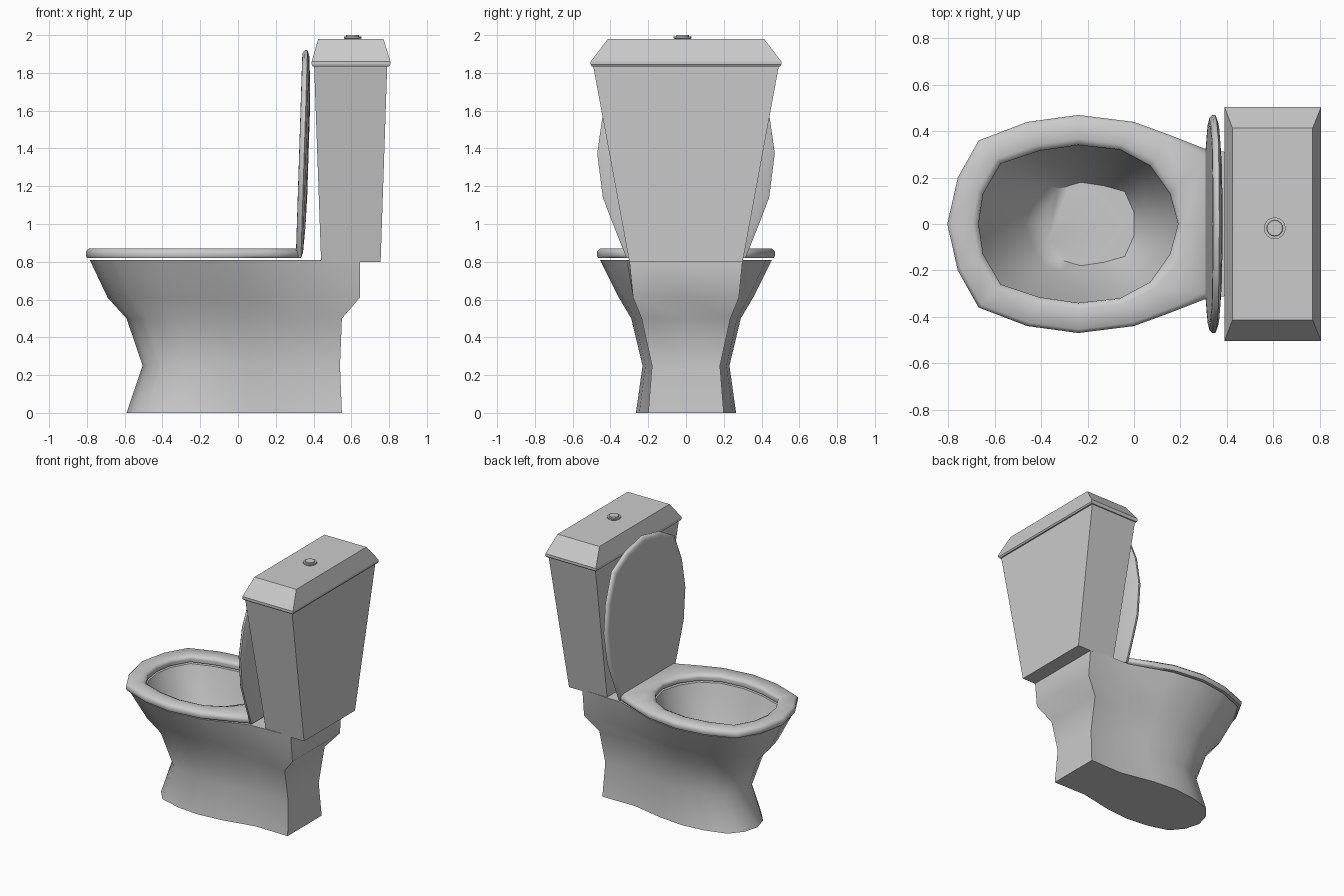
import bpy, bmesh, math

if "Cube" in bpy.data.objects:
    bpy.data.objects.remove(bpy.data.objects["Cube"])

# Half outlines (front tip -> back centre, y >= 0), mirrored into full loops
SEAT = [(-.805, 0), (-.76, .2), (-.67, .36), (-.46, .44), (-.24, .47), (0, .44), (.15, .385), (.33, .315), (.33, 0)]
HOLE = [(-.67, 0), (-.65, .13), (-.575, .26), (-.41, .315), (-.24, .34), (-.06, .32), (.07, .25), (.155, .13), (.19, 0)]
FLOOR = [(-.40, 0), (-.37, .075), (-.33, .15), (-.28, .165), (-.23, .18), (-.13, .165), (-.04, .14), (0, .05), (0, 0)]
BODY = [(-.785, 0), (-.745, .19), (-.65, .345), (-.45, .425), (-.24, .455), (0, .425), (.31, .315), (.645, .30), (.645, 0)]


def loop(half):
    return half + [(x, -y) for x, y in half[-2:0:-1]]


def mix(a, b, t):
    return [(p[0] + (q[0] - p[0]) * t, p[1] + (q[1] - p[1]) * t) for p, q in zip(a, b)]


def at_z(half, z):
    return [(x, y, z) for x, y in loop(half)]


def loft(name, rings, closed=False, angle=50):
    """Skin a stack of equal rings; cap the ends or join them up."""
    bm = bmesh.new()
    vs = [[bm.verts.new(p) for p in r] for r in rings]
    n = len(vs[0])
    pairs = list(zip(vs, vs[1:])) + ([(vs[-1], vs[0])] if closed else [])
    for a, b in pairs:
        for i in range(n):
            j = (i + 1) % n
            bm.faces.new((a[i], a[j], b[j], b[i]))
    if not closed:
        bm.faces.new(vs[0])
        bm.faces.new(vs[-1])
    bmesh.ops.recalc_face_normals(bm, faces=bm.faces)
    me = bpy.data.meshes.new(name)
    bm.to_mesh(me)
    bm.free()
    me.shade_smooth()
    me.set_sharp_from_angle(angle=math.radians(angle))
    ob = bpy.data.objects.new(name, me)
    bpy.context.collection.objects.link(ob)
    return ob


def body_ring(z, x0, x1, width, back):
    """Body outline refitted to front/back x, side half-width and back half-width."""
    out = []
    for i, (x, y) in enumerate(BODY):
        k = back / .30 if i == 7 else width / .455
        if i == 6:
            k = (back / .30 + width / .455) / 2
        out.append((x0 + (x + .785) / 1.43 * (x1 - x0), y * k))
    return at_z(out, z)


def rect(x0, x1, w, z):
    return [(x0, -w, z), (x1, -w, z), (x1, w, z), (x0, w, z)]


def circle(cx, cy, r, z, n=16):
    return [(cx + r * math.cos(math.tau * i / n), cy + r * math.sin(math.tau * i / n), z) for i in range(n)]


# Pedestal with hollow bowl
loft("pedestal_bowl", [
    body_ring(0, -.59, .55, .265, .20),
    body_ring(.25, -.505, .54, .23, .18),
    body_ring(.50, -.59, .55, .29, .235),
    body_ring(.61, -.69, .645, .355, .28),
    body_ring(.81, -.785, .645, .455, .30),
    at_z(HOLE, .81),
    at_z(mix(HOLE, FLOOR, .3), .62),
    at_z(mix(HOLE, FLOOR, .75), .43),
    at_z(FLOOR, .35)], angle=60)

# Seat ring with rounded edges
loft("seat", [at_z(mix(SEAT, HOLE, t), z) for t, z in
              [(.04, .82), (0, .83), (0, .855), (.12, .87), (.8, .87), (.97, .86), (1, .845), (.97, .82)]],
     closed=True, angle=60)


# Raised seat cover, the seat outline stood up on its hinge
def cover_ring(scale, off):
    ring = []
    for x, y in loop(SEAT):
        u = .55 + ((.33 - x) * 1.1 / 1.135 - .55) * scale
        ring.append((.325 + .035 * u / 1.1 + off, y * scale, .82 + u))
    return ring


loft("seat_cover", [cover_ring(s, o) for s, o in
                    [(.92, -.019), (.97, -.018), (1, -.006), (1, .008), (.95, .018), (.7, .027), (.4, .031)]],
     angle=55)

# Tank, its lid and the flush button
loft("tank", [rect(.44, .755, .30, .80), rect(.403, .79, .492, 1.84)], angle=20)
loft("tank_lid", [rect(.395, .80, .50, 1.835), rect(.39, .807, .505, 1.845),
                  rect(.39, .807, .505, 1.86), rect(.425, .77, .413, 1.98)], angle=15)
loft("flush_button", [circle(.607, -.018, r, z) for r, z in
                      [(.035, 1.975), (.047, 1.984), (.047, 1.993), (.035, 1.993), (.033, 2.0)]], angle=35)
